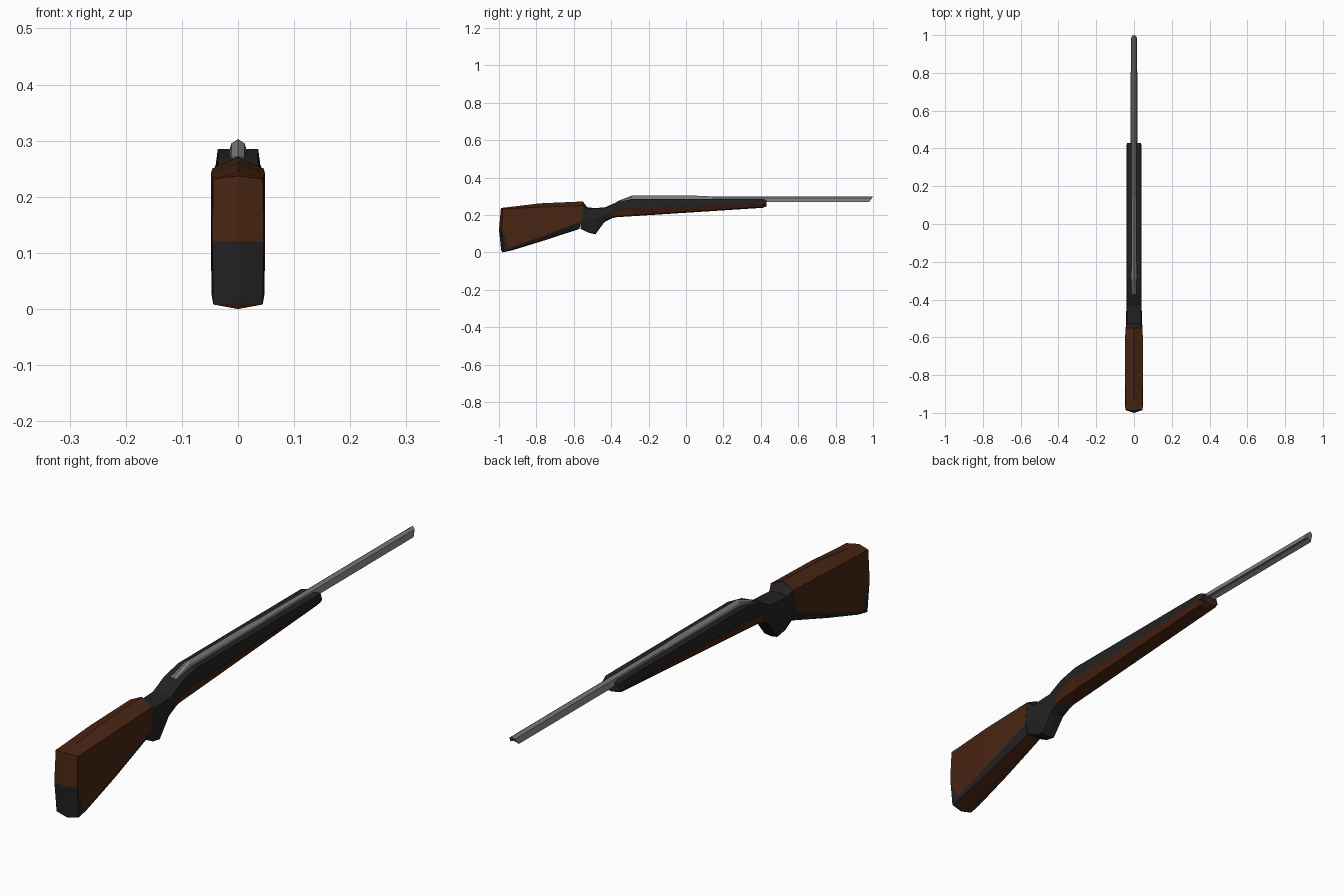
import bpy, bmesh


def material(name, rgb):
    m = bpy.data.materials.new(name)
    m.diffuse_color = (*rgb, 1)
    return m


wood = material("walnut", (0.065, 0.018, 0.006))
dark = material("blackened_metal", (0.016, 0.016, 0.016))
steel = material("steel", (0.2, 0.2, 0.2))


def loft(name, sections, mats, dark_band=None):
    """Skin half sections (top centre to bottom centre), mirrored across x = 0."""
    bm = bmesh.new()
    rings = []
    for half in sections:
        pts = half + [(-x, y, z) for x, y, z in reversed(half[1:-1])]
        rings.append([bm.verts.new(p) for p in pts])
    n = len(rings[0])
    for a, b in zip(rings, rings[1:]):
        for i in range(n):
            k = (i + 1) % n
            f = bm.faces.new((a[i], a[k], b[k], b[i]))
            if dark_band is not None and i in (dark_band, n - 1 - dark_band):
                f.material_index = 1
    bm.faces.new(rings[0])
    bm.faces.new(rings[-1])
    bmesh.ops.remove_doubles(bm, verts=bm.verts, dist=1e-5)
    bmesh.ops.recalc_face_normals(bm, faces=bm.faces)
    me = bpy.data.meshes.new(name)
    bm.to_mesh(me)
    bm.free()
    for m in mats:
        me.materials.append(m)
    ob = bpy.data.objects.new(name, me)
    bpy.context.collection.objects.link(ob)
    return ob


def at(y, *xz):
    return [(x, y, z) for x, z in xz]


# Butt stock: ridged rear plate, dark chamfer along the lower sides
loft("butt_stock", [
    [(0, -0.99, 0.237), (0, -0.99, 0.233), (0, -1.0, 0.12), (0, -0.988, 0.01), (0, -0.98, 0)],
    [(0, -0.99, 0.237), (0.044, -0.98, 0.232), (0.046, -0.985, 0.12),
     (0.044, -0.975, 0.008), (0, -0.98, 0)],
    [(0, -0.93, 0.244), (0.045, -0.93, 0.234), (0.047, -0.945, 0.025),
     (0.042, -0.925, 0.017), (0, -0.925, 0.012)],
    [(0, -0.78, 0.262), (0.048, -0.78, 0.242), (0.048, -0.76, 0.088),
     (0.037, -0.76, 0.067), (0, -0.76, 0.063)],
    [(0, -0.55, 0.272), (0.046, -0.55, 0.25), (0.045, -0.56, 0.165),
     (0.028, -0.57, 0.128), (0, -0.57, 0.125)],
], [wood, dark], dark_band=2)

# Receiver: wrist, lower knob and the long flat-topped body
loft("receiver", [
    [(0, -0.55, 0.27), (0.045, -0.55, 0.249), (0.044, -0.56, 0.165),
     (0.028, -0.565, 0.13), (0, -0.565, 0.127)],
    at(-0.527, (0, 0.24), (0.036, 0.232), (0.043, 0.18), (0.028, 0.109), (0, 0.107)),
    at(-0.485, (0, 0.237), (0.036, 0.235), (0.042, 0.18), (0.026, 0.1), (0, 0.096)),
    at(-0.435, (0, 0.24), (0.036, 0.237), (0.04, 0.2), (0.028, 0.166), (0, 0.163)),
    at(-0.37, (0, 0.268), (0.036, 0.268), (0.04, 0.225), (0.03, 0.2), (0, 0.195)),
    at(-0.29, (0, 0.285), (0.036, 0.285), (0.04, 0.235), (0.03, 0.22), (0, 0.215)),
    at(0.41, (0, 0.285), (0.036, 0.285), (0.04, 0.255), (0.03, 0.25), (0, 0.248)),
    at(0.43, (0, 0.28), (0.03, 0.28), (0.036, 0.258), (0.03, 0.252), (0, 0.25)),
], [dark])

# Fore-end wood beneath the body
loft("fore_end", [
    at(-0.41, (0, 0.205), (0.036, 0.2), (0.029, 0.185), (0, 0.18)),
    at(-0.37, (0, 0.228), (0.041, 0.226), (0.03, 0.193), (0, 0.188)),
    at(-0.29, (0, 0.24), (0.041, 0.236), (0.03, 0.198), (0, 0.193)),
    at(0.41, (0, 0.27), (0.041, 0.256), (0.028, 0.243), (0, 0.238)),
    at(0.43, (0, 0.268), (0.036, 0.258), (0.024, 0.25), (0, 0.246)),
], [wood])

# Barrel: tapered top rib with a notched underside
loft("barrel", [
    at(-0.37, (0, 0.272), (0.011, 0.27), (0.017, 0.26), (0, 0.26)),
    at(-0.29, (0, 0.303), (0.012, 0.295), (0.019, 0.27), (0, 0.275)),
    at(0.05, (0, 0.303), (0.011, 0.292), (0.018, 0.27), (0, 0.277)),
    at(0.14, (0, 0.299), (0.011, 0.291), (0.018, 0.27), (0, 0.278)),
    [(0, 1.0, 0.299), (0.011, 0.995, 0.291), (0.017, 0.98, 0.27), (0, 0.985, 0.279)],
], [steel])
